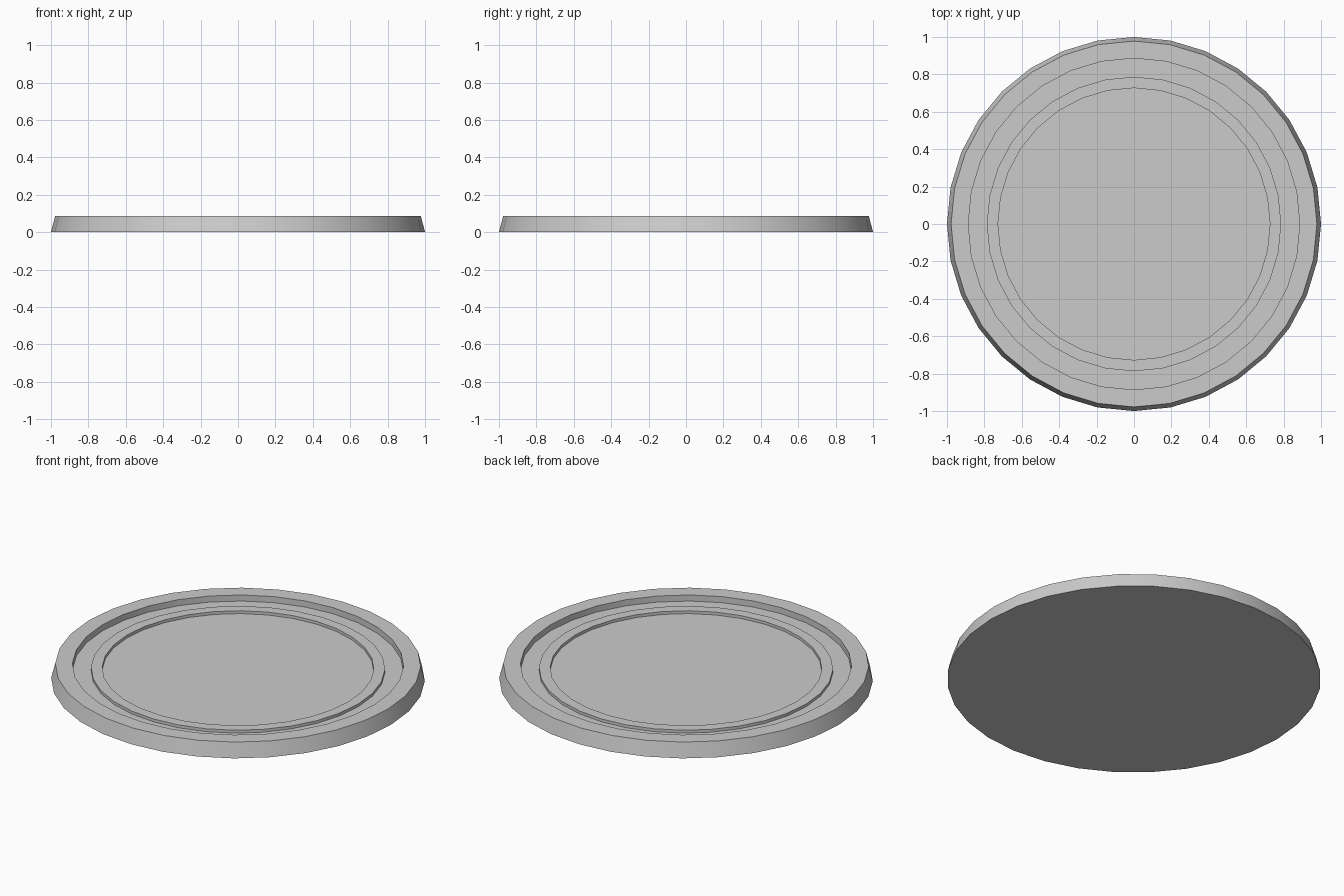
import bpy, bmesh
from math import cos, sin, tau, radians

if "Cube" in bpy.data.objects:
    bpy.data.objects.remove(bpy.data.objects["Cube"])

SIDES = 32


def lathe(name, profile, closed_ring=False):
    """Spin an (r, z) profile round z; cap its ends or join them into a ring."""
    bm = bmesh.new()
    rings = [[bm.verts.new((r * cos(tau * i / SIDES), r * sin(tau * i / SIDES), z))
              for i in range(SIDES)] for r, z in profile]
    pairs = list(zip(rings, rings[1:]))
    if closed_ring:
        pairs.append((rings[-1], rings[0]))
    else:
        bm.faces.new(rings[0][::-1])
        bm.faces.new(rings[-1])
    for a, b in pairs:
        for i in range(SIDES):
            j = (i + 1) % SIDES
            bm.faces.new((a[i], a[j], b[j], b[i]))
    bmesh.ops.recalc_face_normals(bm, faces=bm.faces)
    mesh = bpy.data.meshes.new(name)
    bm.to_mesh(mesh)
    bm.free()
    obj = bpy.data.objects.new(name, mesh)
    bpy.context.collection.objects.link(obj)
    bpy.ops.object.select_all(action='DESELECT')
    obj.select_set(True)
    bpy.context.view_layer.objects.active = obj
    bpy.ops.object.shade_smooth_by_angle(angle=radians(30))
    return obj


# Tapered disc: outer wall, flat rim and recess, with the raised inner ring
# turned from the same profile
lathe("round_base", [
    (1.0, 0.0), (0.978, 0.086),          # sloping outer wall
    (0.886, 0.086), (0.886, 0.05),       # flat rim and step down
    (0.787, 0.05), (0.787, 0.067),       # recess floor and ring outside
    (0.727, 0.067), (0.727, 0.05),       # ring top and inside, then the floor
])
